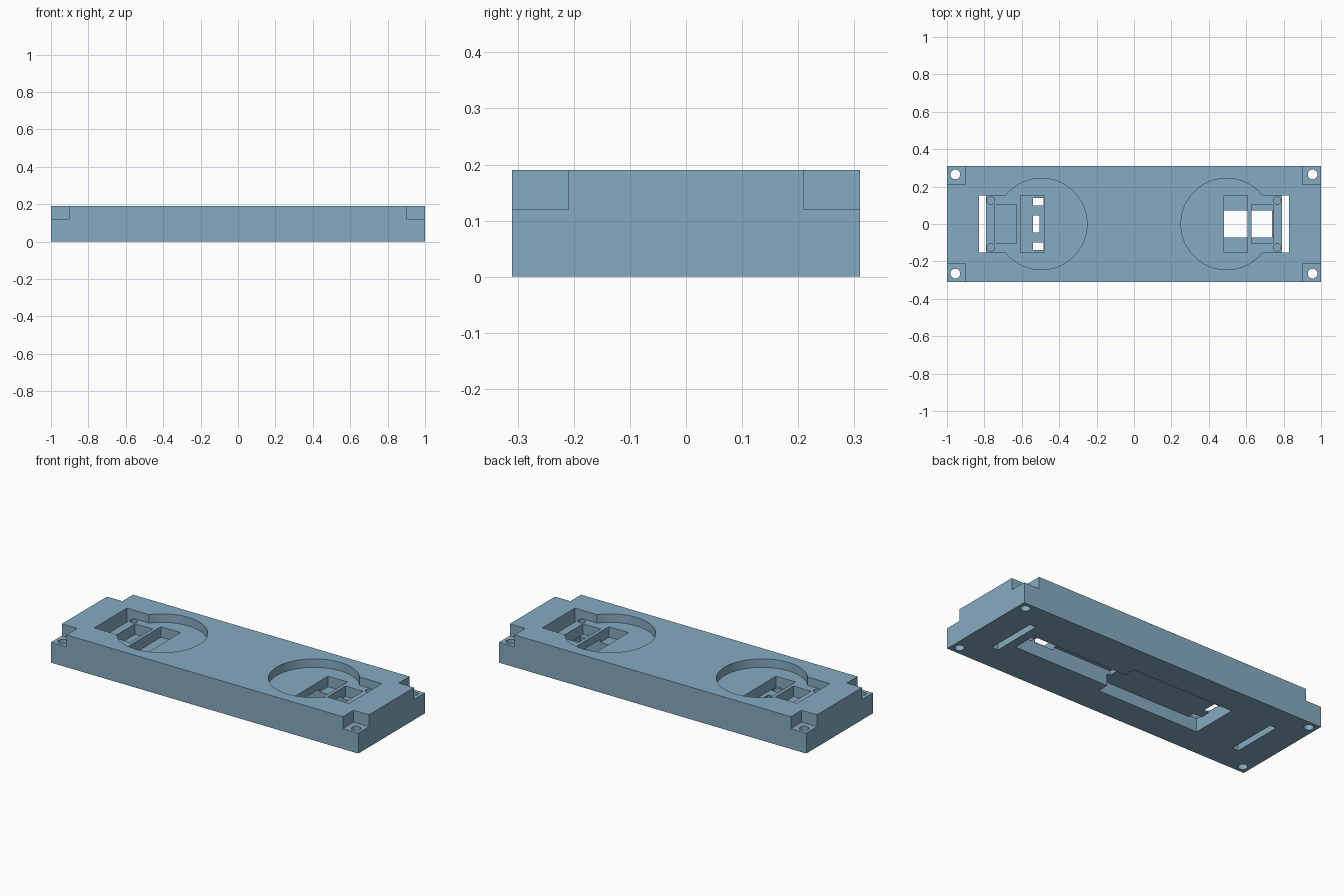
import bpy
import math

if "Cube" in bpy.data.objects:
    bpy.data.objects.remove(bpy.data.objects["Cube"], do_unlink=True)

# Single colour
blue = bpy.data.materials.new("steel_blue")
blue.use_nodes = True
colour = (0.24, 0.41, 0.54, 1)
blue.diffuse_color = colour
blue.node_tree.nodes["Principled BSDF"].inputs["Base Color"].default_value = colour

HEIGHT = 0.19
POCKET = 0.14      # floor of the round pockets
TOP, BELOW = 0.3, -0.1


def box(name, x0, x1, y0, y1, z0, z1):
    bpy.ops.mesh.primitive_cube_add(
        size=1, location=((x0 + x1) / 2, (y0 + y1) / 2, (z0 + z1) / 2))
    ob = bpy.context.object
    ob.name = name
    ob.scale = (abs(x1 - x0), abs(y1 - y0), z1 - z0)
    bpy.ops.object.transform_apply(location=True, rotation=False, scale=True)
    return ob


def cylinder(name, x, y, r, z0, z1, sides):
    bpy.ops.mesh.primitive_cylinder_add(
        vertices=sides, radius=r, depth=z1 - z0, location=(x, y, (z0 + z1) / 2))
    bpy.context.object.name = name
    return bpy.context.object


def cut(body, cutter):
    mod = body.modifiers.new("cut", 'BOOLEAN')
    mod.operation = 'DIFFERENCE'
    mod.solver = 'EXACT'
    mod.object = cutter
    bpy.context.view_layer.objects.active = body
    bpy.ops.object.modifier_apply(modifier=mod.name)
    bpy.data.objects.remove(cutter, do_unlink=True)


body = box("housing_plate", -1, 1, -0.31, 0.31, 0, HEIGHT)
body.data.materials.append(blue)

for sx in (-1, 1):
    # Stepped corners with screw holes
    for sy in (-1, 1):
        cut(body, box("corner_notch", sx * 0.9, sx * 1.1, sy * 0.21, sy * 0.4, 0.12, TOP))
        cut(body, cylinder("screw_hole", sx * 0.955, sy * 0.265, 0.026, BELOW, TOP, 24))
    # Round pocket joined to a rectangular recess
    cut(body, cylinder("round_pocket", sx * 0.495, 0, 0.244, POCKET, TOP, 80))
    cut(body, box("recess", sx * 0.6, sx * 0.83, -0.152, 0.152, POCKET, TOP))
    # Slit through the whole plate
    cut(body, box("slit", sx * 0.79, sx * 0.83, -0.152, 0.152, BELOW, TOP))
    # Deeper wells in the pocket floor
    cut(body, box("inner_well", sx * 0.48, sx * 0.608, -0.152, 0.152, 0.078, TOP))
    cut(body, box("outer_well", sx * 0.628, sx * 0.742, -0.104, 0.104, 0.078, TOP))
    # Blind peg holes
    for sy in (-1, 1):
        cut(body, cylinder("peg_hole", sx * 0.765, sy * 0.126, 0.02, 0.08, TOP, 24))

# Stepped channel on the underside
cut(body, box("wide_channel", -0.54, 0.12, -0.14, 0.14, BELOW, 0.07))
cut(body, box("narrow_channel", 0.1, 0.738, -0.072, 0.072, BELOW, 0.095))

# Openings between the wide channel and the inner well
for sy in (-1, 1):
    cut(body, box("side_opening", -0.54, -0.485, sy * 0.1, sy * 0.14, 0.05, 0.1))
cut(body, box("middle_opening", -0.54, -0.505, -0.045, 0.045, 0.05, 0.1))

# Shading
bpy.ops.object.select_all(action='DESELECT')
body.select_set(True)
bpy.context.view_layer.objects.active = body
bpy.ops.object.shade_smooth_by_angle(angle=math.radians(25))
